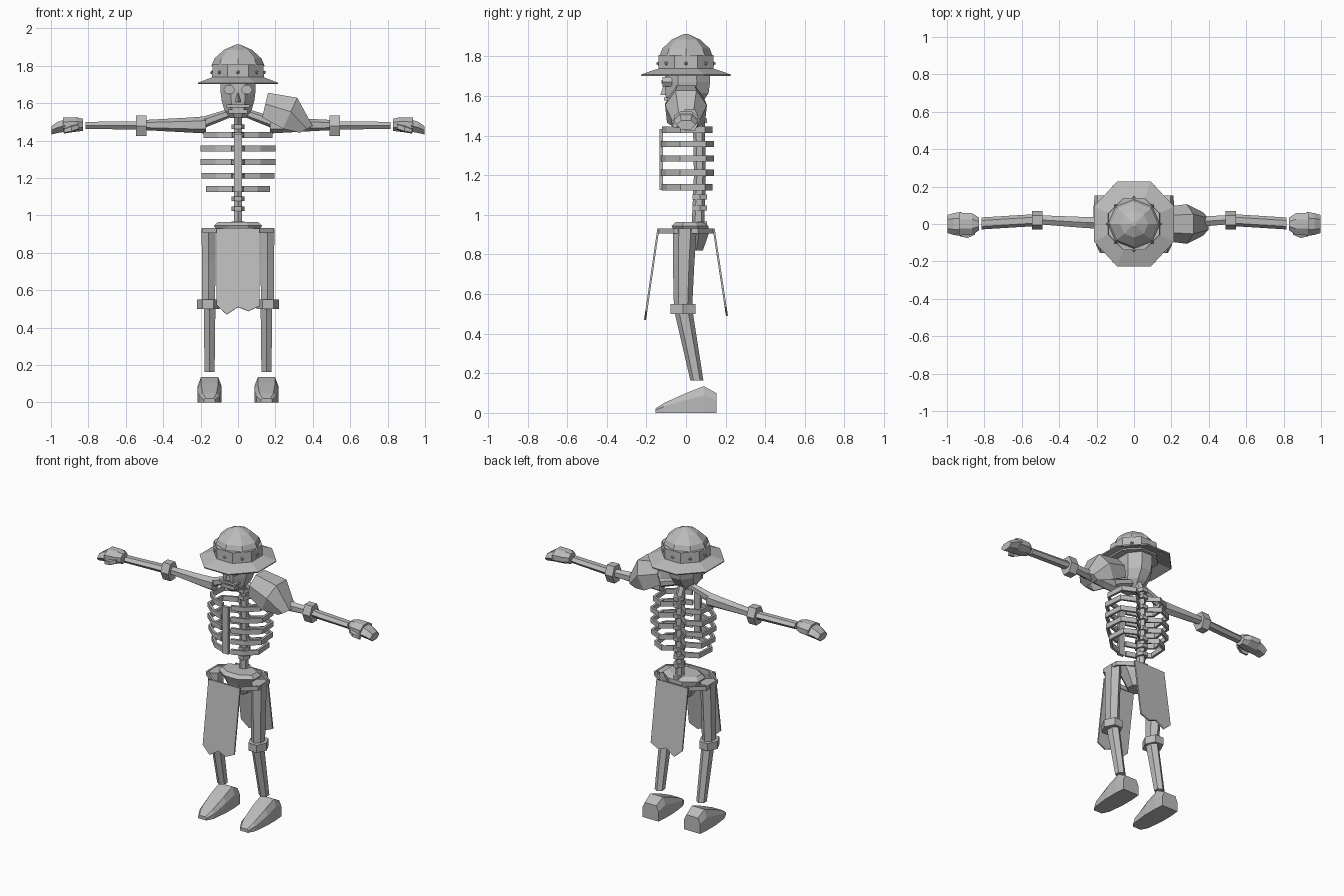
import bpy, bmesh, math
from mathutils import Vector

if "Cube" in bpy.data.objects:
    bpy.data.objects.remove(bpy.data.objects["Cube"])

grey = bpy.data.materials.new("bone_grey")
grey.diffuse_color = (0.5, 0.5, 0.5, 1)
grey.use_nodes = True
grey.node_tree.nodes["Principled BSDF"].inputs["Base Color"].default_value = grey.diffuse_color


def finish(name, bm, mirror=False, thick=0):
    bmesh.ops.recalc_face_normals(bm, faces=bm.faces)
    me = bpy.data.meshes.new(name)
    bm.to_mesh(me)
    bm.free()
    me.materials.append(grey)
    ob = bpy.data.objects.new(name, me)
    bpy.context.collection.objects.link(ob)
    if thick:
        mod = ob.modifiers.new("Thickness", 'SOLIDIFY')
        mod.thickness, mod.offset = thick, 0
    if mirror:
        mod = ob.modifiers.new("Mirror", 'MIRROR')
        mod.use_mirror_merge = False
    return ob


def skin(bm, rings, caps=True, closed=True):
    """Bridge consecutive rings of points with quads."""
    vs = [[bm.verts.new(p) for p in r] for r in rings]
    n = len(vs[0])
    for a, b in zip(vs, vs[1:]):
        for i in range(n if closed else n - 1):
            j = (i + 1) % n
            bm.faces.new((a[i], a[j], b[j], b[i]))
    if caps:
        bm.faces.new(vs[0])
        bm.faces.new(vs[-1])


def tube(name, axis, stations, n=6, turn=0.0, mirror=False, caps=True, thick=0):
    """Stations are (x, y, z, radius a, radius b) with rings square to the axis."""
    rings = []
    for x, y, z, ra, rb in stations:
        ring = []
        for i in range(n):
            t = 2 * math.pi * (i + turn) / n
            a, b = ra * math.cos(t), rb * math.sin(t)
            d = {'X': (0, a, b), 'Y': (a, 0, b), 'Z': (a, b, 0)}[axis]
            ring.append(Vector((x, y, z)) + Vector(d))
        rings.append(ring)
    bm = bmesh.new()
    skin(bm, rings, caps)
    return finish(name, bm, mirror, thick)


def box(name, x0, x1, y0, y1, z0, z1, mirror=False):
    bm = bmesh.new()
    skin(bm, [[(x0, y0, z), (x1, y0, z), (x1, y1, z), (x0, y1, z)] for z in (z0, z1)])
    return finish(name, bm, mirror)


# Helmet: dome, riveted band, sloping brim
tube("helmet_dome", 'Z', [(0, 0, 1.80, .142, .135), (0, 0, 1.84, .125, .12),
     (0, 0, 1.885, .075, .072), (0, 0, 1.913, .012, .012)], 8, 0)
tube("helmet_band", 'Z', [(0, 0, 1.72, .15, .152), (0, 0, 1.808, .148, .15)], 8, .5)
tube("helmet_brim", 'Z', [(0, 0, 1.705, .231, .245), (0, 0, 1.735, .148, .15)],
     8, .5, caps=False, thick=.008)
bm = bmesh.new()
for i in range(8):
    t = i * math.pi / 4
    m = bmesh.ops.create_icosphere(bm, subdivisions=1, radius=.01)
    bmesh.ops.translate(bm, verts=m["verts"],
                        vec=(.14 * math.cos(t), .14 * math.sin(t), 1.765))
finish("helmet_rivets", bm)

# Skull with jaw, eyes, nose and teeth
tube("skull", 'Z', [(0, -.02, 1.52, .045, .06), (0, -.01, 1.56, .078, .095),
     (0, .005, 1.615, .095, .118), (0, .007, 1.67, .102, .124),
     (0, .007, 1.78, .10, .12)], 8, .5)
tube("eye_rims", 'Y', [(.047, -.118, 1.672, .031, .028), (.047, -.07, 1.672, .031, .028)],
     6, 0, True)
tube("pupils", 'Y', [(.047, -.123, 1.672, .010, .010), (.047, -.11, 1.672, .010, .010)],
     6, 0, True)
tube("nose", 'Z', [(0, -.105, 1.605, .016, .025), (0, -.10, 1.655, .006, .014)], 4, 0)
box("teeth", -.062, .062, -.112, -.05, 1.578, 1.592)
box("jaw", -.05, .05, -.106, -.05, 1.545, 1.567)

# Spine and vertebrae
tube("spine", 'Z', [(0, .06, .93, .026, .032), (0, .07, 1.2, .024, .03),
     (0, .065, 1.48, .024, .03), (0, .03, 1.56, .024, .03)], 6, .5)
for z in (.955, 1.035, 1.09, 1.14, 1.21, 1.285, 1.36, 1.43, 1.475):
    tube("vertebra", 'Z', [(0, .07, z - .012, .036, .043), (0, .07, z + .012, .036, .043)], 6)

# Five pairs of flat angular ribs, and the breastbone
path = [(.02, .085), (.10, .142), (.19, .10), (.2, -.03), (.12, -.10), (.035, -.127)]
for z, s in ((1.43, .92), (1.358, 1), (1.285, 1), (1.212, .97), (1.14, .86)):
    bm = bmesh.new()
    rings = []
    for x, y in path:
        d = Vector((x, y - .01)).normalized() * .016
        x, y = x * s, y * (1 if s > .95 else .95)
        rings.append([(x, y, z - .016), (x - d.x, y - d.y, z - .016),
                      (x - d.x, y - d.y, z + .016), (x, y, z + .016)])
    skin(bm, rings)
    finish("ribs", bm, True)
box("breastbone", -.022, .022, -.134, -.115, 1.125, 1.435)

# Collar bones, arms and elbow cuffs
tube("collar_bone", 'X', [(0, .02, 1.552, .02, .024), (.04, .02, 1.548, .02, .024),
     (.19, .005, 1.495, .026, .032)], 6, .5, True)
tube("upper_arm", 'X', [(.17, .005, 1.484, .036, .046), (.26, .008, 1.483, .034, .04),
     (.50, .022, 1.483, .028, .027)], 6, .5, True)
tube("elbow_cuff", 'X', [(.49, .02, 1.479, .05, .064), (.545, .02, 1.479, .05, .064)],
     6, 0, True)
tube("forearm", 'X', [(.54, .02, 1.481, .032, .025), (.815, .003, 1.481, .032, .022)],
     6, 0, True)

# Hands: fist, drooping fingers and thumb
tube("hand", 'X', [(.83, 0, 1.484, .038, .035), (.865, 0, 1.486, .062, .042),
     (.935, 0, 1.483, .066, .044)], 8, .5, True)
tube("fingers", 'X', [(.925, 0, 1.48, .064, .038), (.965, 0, 1.47, .058, .034),
     (.998, 0, 1.455, .048, .026)], 6, 0, True)
tube("thumb", 'X', [(.85, -.045, 1.475, .015, .018), (.89, -.06, 1.463, .018, .02),
     (.93, -.055, 1.452, .014, .015)], 5, 0, True)

# Single shoulder guard: an arched shell narrowing along the arm
bm = bmesh.new()
rings = []
for tx, tz, bx, bz, w in ((.16, 1.652, .13, 1.524, .085), (.315, 1.626, .24, 1.465, .102),
                          (.395, 1.48, .33, 1.444, .06)):
    rings.append([(bx + (tx - bx) * h, w * c, bz + (tz - bz) * h)
                  for c, h in ((-.9, 0), (-1, .55), (-.5, 1), (.5, 1), (1, .55), (.9, 0))])
skin(bm, rings, caps=False, closed=False)
bm.verts.ensure_lookup_table()
bm.faces.new(bm.verts[-6:])
finish("shoulder_guard", bm, thick=.008)

# Pelvis and belt ring
tube("pelvis", 'Z', [(0, .03, .82, .06, .06), (0, .03, .90, .11, .09),
     (0, .02, .945, .14, .10), (0, .015, .965, .115, .07)], 8, .5)
tube("belt", 'Z', [(0, 0, .905, .2, .151), (0, 0, .932, .2, .151)], 8, .5,
     caps=False, thick=.012)

# Ragged cloths hanging front and back
hem = [(-.115, .52), (-.06, .47), (0, .51), (.055, .488), (.115, .515)]
for name, s in (("front_cloth", -1), ("back_cloth", 1)):
    bm = bmesh.new()
    skin(bm, [[(x, s * .14, .93) for x, z in hem],
              [(x, s * (.14 + (.93 - z) * .145), z + (.02 if s > 0 else 0)) for x, z in hem]],
         caps=False, closed=False)
    finish(name, bm, thick=.01)

# Legs and knee cuffs
tube("thigh", 'Z', [(.157, -.015, .53, .04, .046), (.157, -.012, .75, .042, .054),
     (.157, -.006, .93, .043, .06)], 6, .5, True)
tube("knee_cuff", 'Z', [(.16, -.015, .50, .06, .072), (.16, -.015, .55, .06, .072)],
     6, 0, True)
tube("shin", 'Z', [(.152, .055, .163, .031, .033), (.152, -.012, .51, .036, .046)],
     6, .5, True)

# Wedge feet: width and height stations from toe to heel
bm = bmesh.new()
rings = []
for y, w, h in ((-.155, .03, .022), (-.11, .052, .05), (0, .064, .10),
                (.09, .064, .135), (.153, .058, .10)):
    rings.append([(.152 + w * a, y, h * b) for a, b in
                  ((-1, 0), (1, 0), (1, .65), (.72, 1), (-.72, 1), (-1, .65))])
skin(bm, rings)
finish("foot", bm, True)
